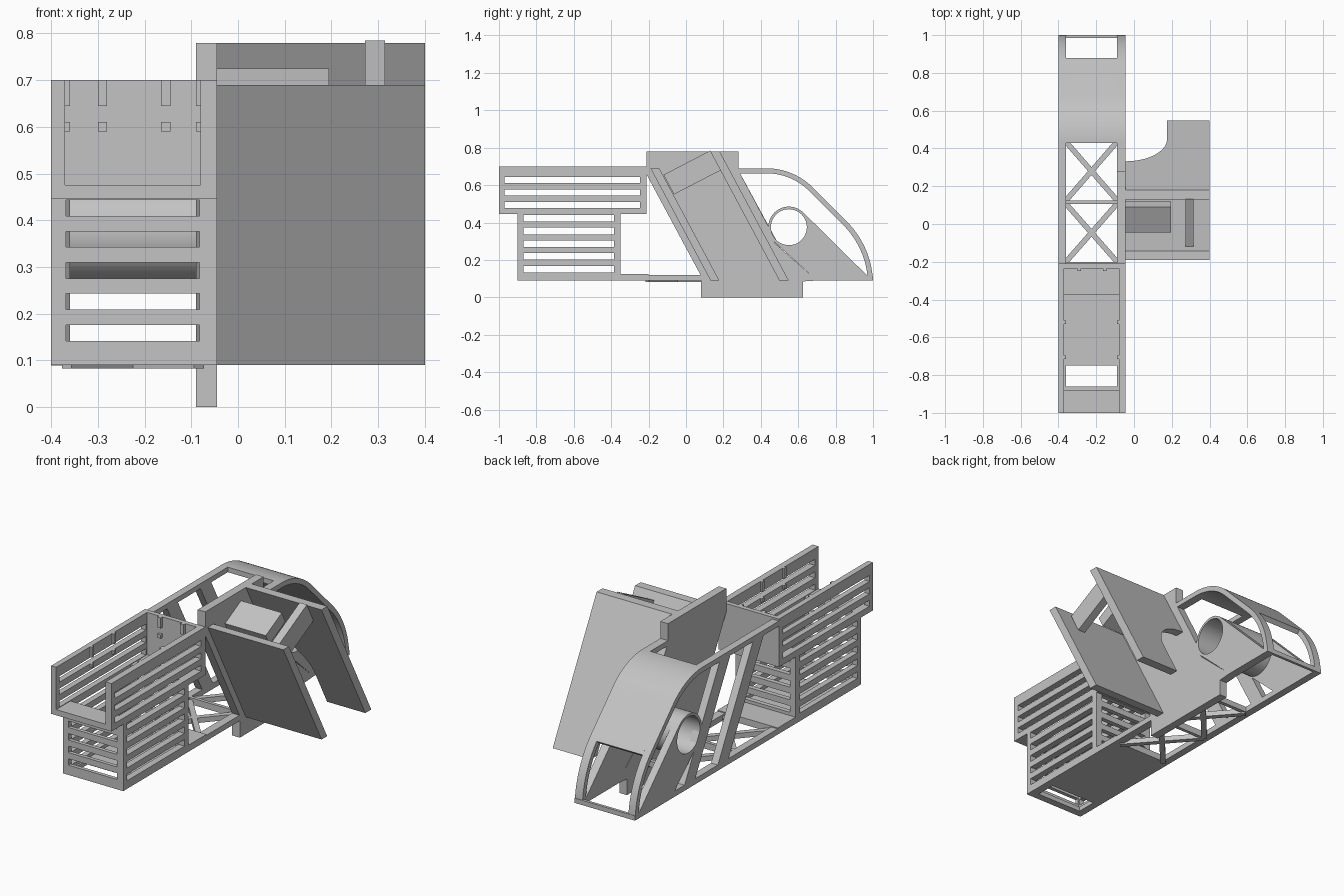
import bpy, bmesh, math
from mathutils import Vector

if "Cube" in bpy.data.objects:
    bpy.data.objects.remove(bpy.data.objects["Cube"], do_unlink=True)

grey = bpy.data.materials.new("plain_grey")
grey.use_nodes = True
COLOUR = (0.55, 0.55, 0.55, 1)
grey.diffuse_color = COLOUR
grey.node_tree.nodes["Principled BSDF"].inputs["Base Color"].default_value = COLOUR

# Body limits: outer faces and inner faces of the two side walls
XR, XL = -0.4, -0.045
IR, IL = -0.36, -0.09
SIDES = ((XR, IR), (IL, XL))


def along_x(u, v, w):
    return (w, u, v)


def along_z(u, v, w):
    return (u, v, w)


def prisms(name, items, place=along_x):
    """Each item is (outline, start, end), extruded along the third axis."""
    bm = bmesh.new()
    for pts, a, b in items:
        lo = [bm.verts.new(place(u, v, a)) for u, v in pts]
        hi = [bm.verts.new(place(u, v, b)) for u, v in pts]
        n = len(pts)
        bm.faces.new(lo)
        bm.faces.new(hi[::-1])
        for i in range(n):
            j = (i + 1) % n
            bm.faces.new((lo[j], lo[i], hi[i], hi[j]))
    bmesh.ops.recalc_face_normals(bm, faces=bm.faces)
    mesh = bpy.data.meshes.new(name)
    bm.to_mesh(mesh)
    bm.free()
    mesh.materials.append(grey)
    ob = bpy.data.objects.new(name, mesh)
    bpy.context.collection.objects.link(ob)
    return ob


def box(x0, x1, y0, y1, z0, z1):
    return ([(y0, z0), (y1, z0), (y1, z1), (y0, z1)], x0, x1)


def activate(ob):
    bpy.ops.object.select_all(action='DESELECT')
    ob.select_set(True)
    bpy.context.view_layer.objects.active = ob


def cut(ob, items):
    cutter = prisms("cutter", items)
    cutter.hide_render = True
    mod = ob.modifiers.new("cut", 'BOOLEAN')
    mod.operation, mod.solver, mod.object = 'DIFFERENCE', 'EXACT', cutter
    activate(ob)
    bpy.ops.object.modifier_apply(modifier=mod.name)
    bpy.data.objects.remove(cutter, do_unlink=True)


def smooth(ob):
    activate(ob)
    bpy.ops.object.shade_smooth_by_angle(angle=math.radians(30))


def arc(cy, cz, r, a0, a1, n=16):
    angles = [math.radians(a0 + (a1 - a0) * i / n) for i in range(n + 1)]
    return [(cy + r * math.cos(a), cz + r * math.sin(a)) for a in angles]


# Two-tier slatted basket, open at the upper front
basket = prisms("slatted_basket", [(
    [(-1, .445), (-.9, .445), (-.9, .09), (-.35, .09), (-.35, .445),
     (-.21, .445), (-.21, .7), (-1, .7)], XR, XL)])
cut(basket, [(
    [(-1.1, .475), (-.88, .475), (-.88, .115), (-.375, .115), (-.375, .475),
     (-.235, .475), (-.235, .8), (-1.1, .8)], -.37, -.08)])
side_slots = [box(-.5, 0.1, -.87, -.385, .133 + .068 * i, .168 + .068 * i) for i in range(5)]
side_slots += [box(-.5, 0.1, -.97, -.245, .478 + .066 * i, .51 + .066 * i) for i in range(3)]
cut(basket, side_slots)
cut(basket, [box(-.368, -.082, -.95, -.3, .142 + .0668 * i, .176 + .0668 * i) for i in range(5)])
cut(basket, [box(IR, IL, -.86, -.75, .02, .125)])

# Small locating tabs inside the basket rim
tabs = []
for z0, z1 in ((.645, .7), (.59, .61)):
    for x in (-.29, -.155):
        tabs.append(box(x - .01, x + .01, -.25, -.235, z0, z1))
    for y in (-.52, -.705):
        for x in (-.37, -.09):
            tabs.append(box(x, x + .01, y - .01, y + .01, z0, z1))
prisms("basket_tabs", tabs)

# Floor: deck, long rails and cross bars
prisms("floor_deck", [box(XR, XL, -.36, -.2, .09, .125)])
prisms("floor_rails", [box(a, b, -.2, .985, .09, .12) for a, b in SIDES])
prisms("floor_bars", [box(IR, IL, .107, .125, .085, .12),
                      box(IR, IL, .435, .455, .09, .12),
                      box(XR, XL, .985, 1, .09, .115)])

# Crossed floor braces
braces = []
for y0, y1 in ((-.2, .107), (.125, .435)):
    for p, q in (((IR, y0), (IL, y1)), ((IR, y1), (IL, y0))):
        p, q = Vector(p), Vector(q)
        d = (q - p).normalized()
        s = Vector((-d.y, d.x)) * .014
        braces.append(([p + s - d * .01, q + s + d * .01, q - s + d * .01, p - s - d * .01], .083, .11))
prisms("floor_braces", braces, along_z)


# Curved tail: side rails and skin share one arched path
def arch(start, end_angle, inset):
    return ([(start, .69 - inset)] + arc(.43, .34, .35 - inset, 90, 45)
            + arc(.522, .067, .478 - inset, 45, end_angle))


def ribbon(start, end_angle):
    return arch(start, end_angle, 0) + arch(start, end_angle, .027)[::-1]


smooth(prisms("arched_rails", [(ribbon(-.21, 2.8), a, b) for a, b in SIDES]))
smooth(prisms("tail_skin", [(ribbon(.428, 41.5), IR, IL)]))

# Cross tube with its supporting side walls
BORE = arc(.55, .375, .096, 0, 352.5, 47)
tube = prisms("cross_tube", [(arc(.55, .375, .11, 0, 352.5, 47), XR, XL)])
cut(tube, [(BORE, -.5, .1)])
smooth(tube)
WALL = [(.475, .295), (.7, .09), (.985, .09), (.97, .115), (.626, .455)]
walls = prisms("tail_walls", [(WALL, a, b) for a, b in SIDES])
cut(walls, [(BORE, -.5, .1)])

# Slanted posts on the open side
prisms("slanted_posts", [([(t, .68), (t + .09, .68), (t + .41, .09), (t + .32, .09)], XR, IR)
                         for t in (-.09, .19)])

# Large mounting plate on the other side
prisms("mounting_plate", [(
    [(-.21, .78), (.28, .78), (.28, .68), (.44, .38), (.475, .29), (.7, .09),
     (.625, .085), (.625, 0), (.08, 0), (.08, .115), (-.21, .655)], IL, XL)])


# Two slanted panels standing out from the mounting plate
def lean(top_y, top_z):
    return lambda x, z, t: (x, top_y + (top_z - z) * .535 + t, z)


prisms("front_panel", [([(XL, .09), (.4, .09), (.4, .69), (XL, .69)], 0, .047)], lean(-.19, .69))
notch = arc(XL, .276, .22, 0, 90)
prisms("rear_panel", [([(.175, .09), (.4, .09), (.4, .78), (XL, .78)] + notch[::-1], 0, .05)],
       lean(.13, .78))

# Strut between the panels and a block on the mounting plate
prisms("panel_strut", [([(-.12, .655), (.13, .785), (.187, .68), (-.064, .55)], .272, .315)])
prisms("mounting_block", [([(-.045, .655), (.09, .725), (.12, .665), (-.015, .595)], XL, .195)])
